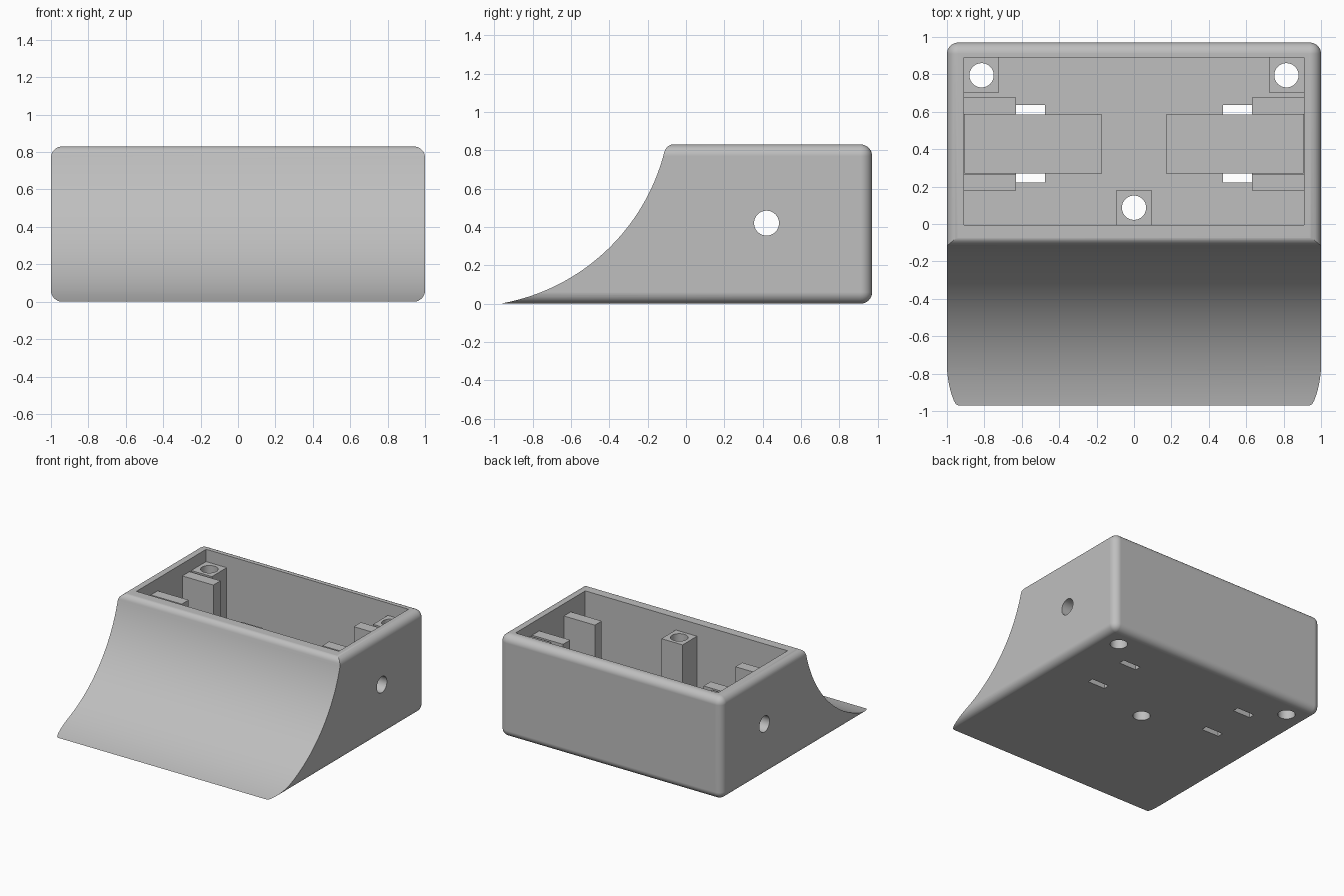
import bpy, bmesh
from math import sin, cos, radians
from mathutils import Matrix, Vector

if "Cube" in bpy.data.objects:
    bpy.data.objects.remove(bpy.data.objects["Cube"], do_unlink=True)

grey = bpy.data.materials.new("plain grey")
grey.use_nodes = True
GREY = (0.52, 0.52, 0.52, 1)
grey.diffuse_color = GREY
for node in grey.node_tree.nodes:
    if node.type == 'BSDF_PRINCIPLED':
        node.inputs["Base Color"].default_value = GREY


def add_box(bm, x0, x1, y0, y1, z0, z1):
    mat = Matrix.Translation(((x0 + x1) / 2, (y0 + y1) / 2, (z0 + z1) / 2))
    mat = mat @ Matrix.Diagonal((abs(x1 - x0), abs(y1 - y0), abs(z1 - z0), 1))
    bmesh.ops.create_cube(bm, size=1, matrix=mat)


def add_cylinder(bm, centre, radius, depth, axis='Z'):
    mat = Matrix.Translation(centre)
    if axis == 'X':
        mat = mat @ Matrix.Rotation(radians(90), 4, 'Y')
    bmesh.ops.create_cone(bm, cap_ends=True, segments=40, radius1=radius,
                          radius2=radius, depth=depth, matrix=mat)


def finish(bm, name):
    bmesh.ops.recalc_face_normals(bm, faces=bm.faces[:])
    mesh = bpy.data.meshes.new(name)
    bm.to_mesh(mesh)
    bm.free()
    mesh.materials.append(grey)
    obj = bpy.data.objects.new(name, mesh)
    bpy.context.collection.objects.link(obj)
    return obj


def box(name, *dims):
    bm = bmesh.new()
    add_box(bm, *dims)
    return finish(bm, name)


def activate(obj):
    bpy.ops.object.select_all(action='DESELECT')
    obj.select_set(True)
    bpy.context.view_layer.objects.active = obj


def boolean(obj, tool, operation='DIFFERENCE'):
    mod = obj.modifiers.new("boolean", 'BOOLEAN')
    mod.object, mod.operation, mod.solver = tool, operation, 'EXACT'
    activate(obj)
    bpy.ops.object.modifier_apply(modifier=mod.name)


HEIGHT, FLOOR, POST_TOP = 0.83, 0.09, 0.73
HOLE_R = 0.065

# Rounded block, longer than needed at the front
bm = bmesh.new()
add_box(bm, -1, 1, -1.5, 0.97, 0, HEIGHT)
bmesh.ops.bevel(bm, geom=bm.edges[:], offset=0.06, segments=8, profile=0.5,
                affect='EDGES')
body = finish(bm, "body")

# Side profile: concave scoop, rounded lip, then straight top and back
R, LIP, T0, T1 = 1.07, 0.055, radians(3), radians(75.7)
cy, cz = -1.15, 1.0547
side = []
for i in range(49):
    t = T0 + (T1 - T0) * i / 48
    side.append((cy + R * sin(t), cz - R * cos(t)))
ly, lz = side[-1][0] + LIP * sin(T1), side[-1][1] - LIP * cos(T1)
for i in range(1, 9):
    a = T1 * (1 - i / 8)
    side.append((ly - LIP * sin(a), lz + LIP * cos(a)))
side += [(1.2, side[-1][1]), (1.2, -0.2), (side[0][0], -0.2)]
bm = bmesh.new()
face = bm.faces.new([bm.verts.new((-1.2, y, z)) for y, z in side])
ext = bmesh.ops.extrude_face_region(bm, geom=[face])
bmesh.ops.translate(bm, vec=Vector((2.4, 0, 0)),
                    verts=[v for v in ext["geom"] if isinstance(v, bmesh.types.BMVert)])
scoop_tool = finish(bm, "scoop_tool")

# Open cavity
cavity_tool = box("cavity_tool", -0.91, 0.91, -0.005, 0.89, FLOOR, 1.2)

# Screw holes, shaft holes and strap slots
bm = bmesh.new()
for x, y in ((-0.815, 0.795), (0.815, 0.795), (0, 0.087)):
    add_cylinder(bm, (x, y, 0.4), HOLE_R, 1.4)
for s in (-1, 1):
    add_cylinder(bm, (s * 0.95, 0.42, 0.42), HOLE_R, 0.3, 'X')
    for y0, y1 in ((0.585, 0.635), (0.222, 0.27)):
        add_box(bm, s * 0.475, s * 0.632, y0, y1, -0.1, 0.2)
hole_tool = finish(bm, "hole_tool")

boolean(body, scoop_tool, 'INTERSECT')
boolean(body, cavity_tool)
boolean(body, hole_tool)

# Screw posts, sunk a little into the floor and walls
E = 0.01
posts = [box("front_screw_post", -0.095, 0.095, -0.005 - E, 0.18, FLOOR - E, POST_TOP)]
parts = []
for s, label in ((1, "left"), (-1, "right")):
    posts.append(box(label + "_back_screw_post", s * 0.725, s * (0.91 + E),
                     0.70, 0.89 + E, FLOOR - E, POST_TOP))
    # Motor platform with a retaining wall on each side
    parts.append(box(label + "_motor_platform", s * 0.17, s * 0.905,
                     0.27, 0.585, FLOOR - E, 0.27))
    for where, y0, y1 in (("back", 0.585, 0.677), ("front", 0.18, 0.268)):
        parts.append(box(f"{label}_{where}_motor_wall", s * 0.632, s * (0.91 + E),
                         y0, y1, FLOOR - E, POST_TOP))
for post in posts:
    boolean(post, hole_tool)

for tool in (scoop_tool, cavity_tool, hole_tool):
    bpy.data.objects.remove(tool, do_unlink=True)

# Smooth rounded edges, keeping flats flat
for obj in [body] + posts:
    activate(obj)
    bpy.ops.object.shade_smooth_by_angle(angle=radians(25))
    mod = obj.modifiers.new("weighted normals", 'WEIGHTED_NORMAL')
    mod.keep_sharp = True
